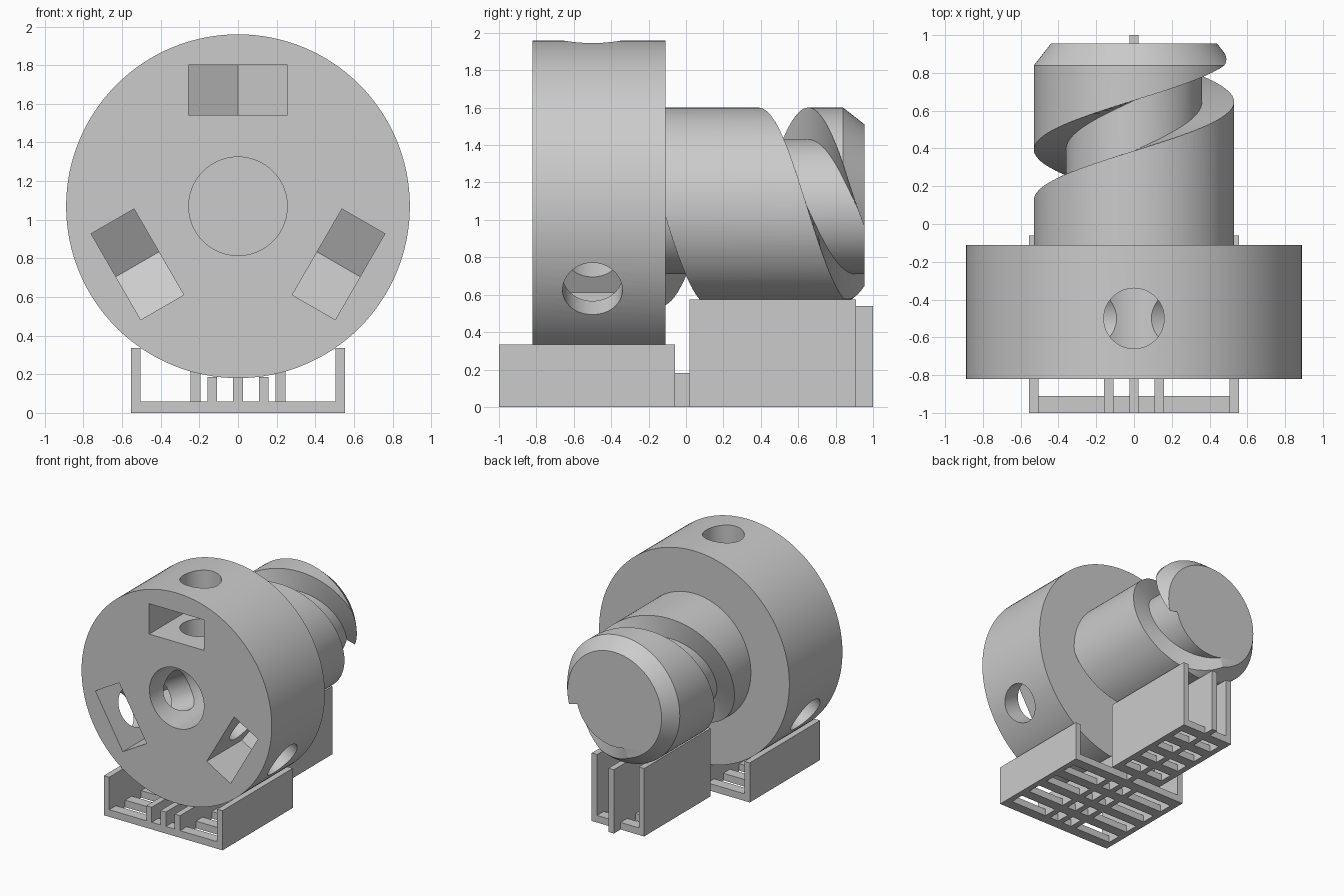
import bpy, bmesh, math
from mathutils import Matrix, Vector

if "Cube" in bpy.data.objects:
    bpy.data.objects.remove(bpy.data.objects["Cube"], do_unlink=True)

grey = bpy.data.materials.new("plain_grey")
grey.use_nodes = True
grey.diffuse_color = (0.6, 0.6, 0.6, 1)
grey.node_tree.nodes["Principled BSDF"].inputs["Base Color"].default_value = (0.6, 0.6, 0.6, 1)

AXIS = 1.07           # height of the turning axis
SHAFT_R, CORE_R = 0.53, 0.36


def finish(name, bm):
    bmesh.ops.recalc_face_normals(bm, faces=bm.faces)
    mesh = bpy.data.meshes.new(name)
    bm.to_mesh(mesh)
    bm.free()
    mesh.materials.append(grey)
    obj = bpy.data.objects.new(name, mesh)
    bpy.context.collection.objects.link(obj)
    return obj


def loft(name, rings, matrix=Matrix()):
    """Closed solid through a list of equal-length point rings."""
    bm = bmesh.new()
    rows = [[bm.verts.new(matrix @ Vector(p)) for p in ring] for ring in rings]
    n = len(rows[0])
    for a, b in zip(rows, rows[1:]):
        for i in range(n):
            bm.faces.new((a[i], a[(i + 1) % n], b[(i + 1) % n], b[i]))
    bm.faces.new(rows[0])
    bm.faces.new(rows[-1])
    return finish(name, bm)


def turned(name, profile, matrix=Matrix.Translation((0, 0, AXIS)), n=128):
    """Solid turned about y from (y, radius) pairs."""
    angles = [math.tau * i / n for i in range(n)]
    return loft(name, [[(r * math.cos(a), y, r * math.sin(a)) for a in angles]
                       for y, r in profile], matrix)


def select(obj):
    bpy.ops.object.select_all(action='DESELECT')
    obj.select_set(True)
    bpy.context.view_layer.objects.active = obj


def cut(obj, cutter):
    mod = obj.modifiers.new("cut", 'BOOLEAN')
    mod.operation, mod.solver, mod.object = 'DIFFERENCE', 'EXACT', cutter
    select(obj)
    bpy.ops.object.modifier_apply(modifier=mod.name)
    bpy.data.objects.remove(cutter, do_unlink=True)


def smooth(obj):
    select(obj)
    bpy.ops.object.shade_smooth_by_angle(angle=math.radians(25))


# Hub disc with a blind bore
hub = turned("hub_disc", [(-0.82, 0.89), (-0.11, 0.89)])
cut(hub, turned("bore_cutter", [(-0.95, 0.255), (-0.16, 0.255)]))

# Three radial screw holes, each crossing a pointed nut pocket open at the front
HOLE_Y, HALF = -0.5, 0.257
corner = HALF / math.sqrt(3)
pocket = [(-HALF, -0.95), (HALF, -0.95), (HALF, HOLE_Y + corner),
          (0, HOLE_Y + 2 * corner), (-HALF, HOLE_Y + corner)]
for k in range(3):
    place = Matrix.Translation((0, 0, AXIS)) @ Matrix.Rotation(math.tau * k / 3, 4, 'Y')
    cut(hub, loft("pocket_cutter",
                  [[(x, y, z) for x, y in pocket] for z in (0.473, 0.73)], place))
    up = place @ Matrix.Translation((0, HOLE_Y, 0)) @ Matrix.Rotation(math.pi / 2, 4, 'X')
    cut(hub, turned("hole_cutter", [(0.02, 0.16), (1, 0.16)], up, 64))
smooth(hub)

# Shaft with a chamfered end and one helical groove
shaft = turned("grooved_shaft", [(-0.12, SHAFT_R), (0.84, SHAFT_R), (0.955, 0.44)])
PITCH, WIDTH, STEPS = 1.04, 0.265, 200
rings = []
for i in range(STEPS + 1):
    turn = -0.9 + 1.7 * i / STEPS
    a = math.pi / 2 - math.tau * turn
    y = 0.388 + PITCH * turn
    rings.append([(r * math.cos(a), y + w, r * math.sin(a))
                  for r, w in ((CORE_R, 0), (0.7, 0), (0.7, WIDTH), (CORE_R, WIDTH))])
cut(shaft, loft("groove_cutter", rings, Matrix.Translation((0, 0, AXIS))))
smooth(shaft)


# Cradle pieces
def box(name, x0, x1, y0, y1, z1):
    loft(name, [[(x0, y0, z), (x1, y0, z), (x1, y1, z), (x0, y1, z)] for z in (0, z1)])


def floor_bars(name, half, y0, y1, count=5, width=0.09):
    for i in range(count):
        y = y0 + (y1 - y0 - width) * i / (count - 1)
        box(name, -half, half, y, y + width, 0.06)


floor_bars("front_floor_bar", 0.53, -1, -0.06)
floor_bars("rear_floor_bar", 0.22, 0.02, 0.91)
for side in (-1, 1):
    def rail(name, inner, outer, y0, y1, z):
        box(name, *sorted((side * inner, side * outer)), y0, y1, z)
    rail("front_side_wall", 0.505, 0.555, -1, -0.06, 0.335)
    rail("front_rib", 0.108, 0.158, -1, -0.06, 0.187)
    rail("rear_side_wall", 0.195, 0.245, 0.02, 0.91, 0.575)
box("centre_rib", -0.025, 0.025, -1, 0.02, 0.182)
box("rear_centre_rib", -0.025, 0.025, 0.02, 1, 0.54)
